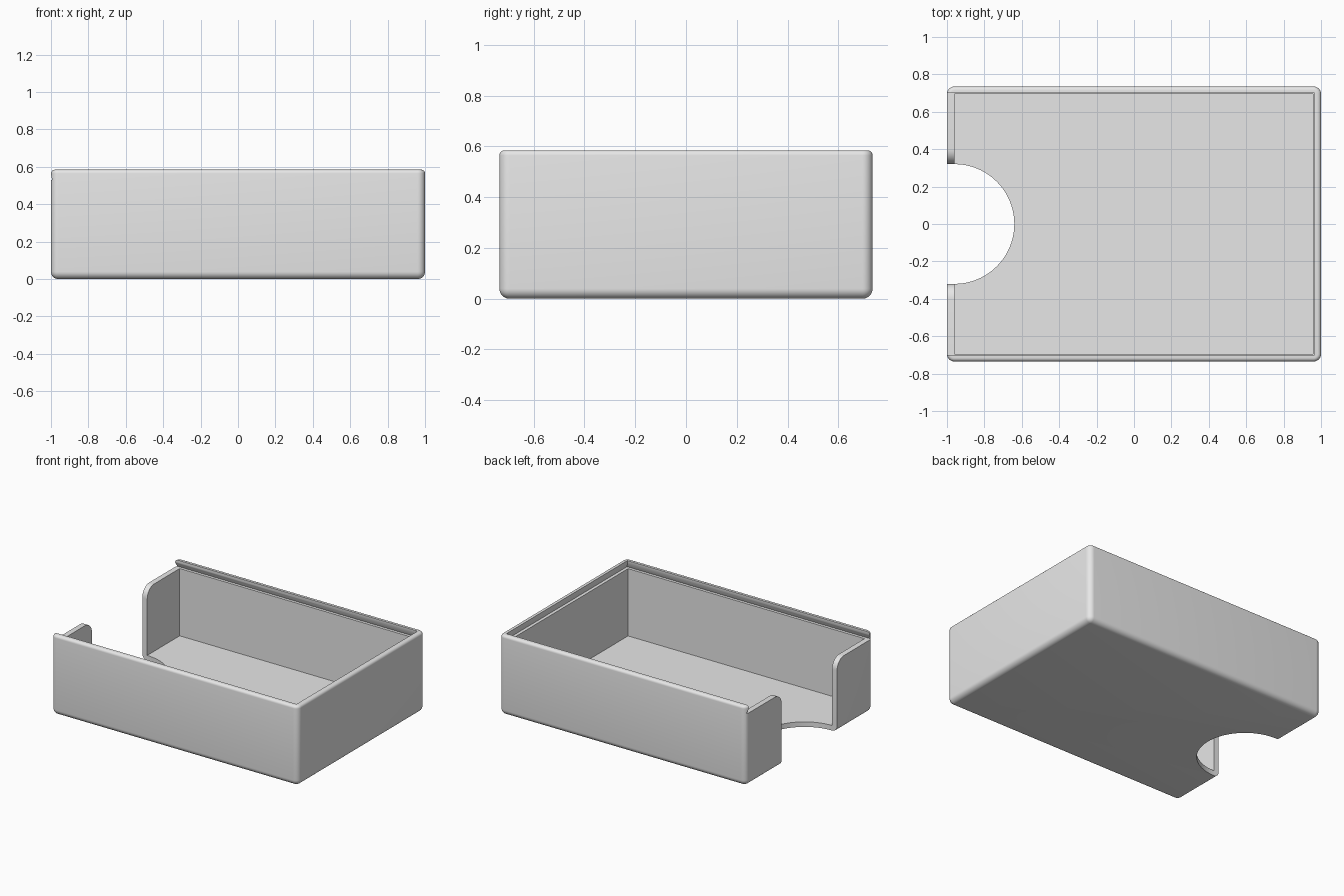
import bpy
import bmesh
from math import sin, cos, pi

if "Cube" in bpy.data.objects:
    bpy.data.objects.remove(bpy.data.objects["Cube"], do_unlink=True)

HALF_Y, HEIGHT = 0.735, 0.585
LEDGE = 0.53            # bottom of the lid slot, top of the open end wall
OPEN_R, OPEN_X = 0.32, -0.96

grey = bpy.data.materials.new("plain grey")
grey.use_nodes = True
grey.diffuse_color = (0.8, 0.8, 0.8, 1)
grey.node_tree.nodes["Principled BSDF"].inputs["Base Color"].default_value = (0.8, 0.8, 0.8, 1)


def finish(bm, name):
    bmesh.ops.recalc_face_normals(bm, faces=bm.faces)
    mesh = bpy.data.meshes.new(name)
    bm.to_mesh(mesh)
    bm.free()
    mesh.materials.append(grey)
    ob = bpy.data.objects.new(name, mesh)
    bpy.context.collection.objects.link(ob)
    return ob


def loft(name, rings):
    """Solid through matching rings of points, capped at both ends."""
    bm = bmesh.new()
    loops = [[bm.verts.new(p) for p in ring] for ring in rings]
    n = len(loops[0])
    for a, b in zip(loops, loops[1:]):
        for i in range(n):
            j = (i + 1) % n
            bm.faces.new((a[i], a[j], b[j], b[i]))
    bm.faces.new(loops[0])
    bm.faces.new(loops[-1])
    return finish(bm, name)


def rect(x0, x1, y, z):
    return [(x0, -y, z), (x1, -y, z), (x1, y, z), (x0, y, z)]


# Rounded outer body
bm = bmesh.new()
bmesh.ops.create_cube(bm, size=1)
for v in bm.verts:
    v.co = (v.co.x * 2, v.co.y * 2 * HALF_Y, (v.co.z + 0.5) * HEIGHT)


def is_top(e):
    return all(v.co.z > HEIGHT - 0.001 for v in e.verts)


for radius, segs, top in ((0.04, 8, False), (0.02, 5, True)):
    edges = [e for e in bm.edges if is_top(e) == top]
    bmesh.ops.bevel(bm, geom=edges, offset=radius, segments=segs, profile=0.5,
                    affect='EDGES', clamp_overlap=True)
box = finish(bm, "sliding_lid_box")

# Inner space
cavity = loft("cavity_cutter", [rect(-0.96, 0.957, 0.696, z) for z in (0.037, 0.55)])

# Undercut lid slot, open at one end
slot = loft("lid_slot_cutter", [rect(-1.2, 0.98, 0.717, LEDGE),
                                rect(-1.2, 0.965, 0.7, LEDGE + 0.035),
                                rect(-1.2, 0.965, 0.7, 0.8)])

# Round thumb hole in the floor
ring = [(OPEN_X + OPEN_R * cos(2 * pi * i / 96), OPEN_R * sin(2 * pi * i / 96))
        for i in range(96)]
hole = loft("thumb_hole_cutter", [[(x, y, z) for x, y in ring] for z in (-0.1, 0.5)])

# Gap in the end wall, with rounded upper corners
R = 0.08
side = [(OPEN_R, -0.1)]
for i in range(9):
    t = i / 8 * pi / 2
    side.append((OPEN_R + R - R * cos(t), LEDGE - R + R * sin(t)))
side.append((OPEN_R + R, LEDGE + 0.02))
outline = side + [(-y, z) for y, z in reversed(side)]
gap = loft("end_gap_cutter", [[(x, y, z) for y, z in outline] for x in (-1.2, -0.955)])

# Cut the body and drop the cutters
bpy.context.view_layer.objects.active = box
box.select_set(True)
for cutter in (cavity, slot, hole, gap):
    cutter.hide_render = True
    mod = box.modifiers.new(cutter.name, 'BOOLEAN')
    mod.operation = 'DIFFERENCE'
    mod.solver = 'EXACT'
    mod.object = cutter
    bpy.ops.object.modifier_apply(modifier=mod.name)
    bpy.data.objects.remove(cutter, do_unlink=True)

bpy.ops.object.shade_smooth_by_angle(angle=pi / 6)
